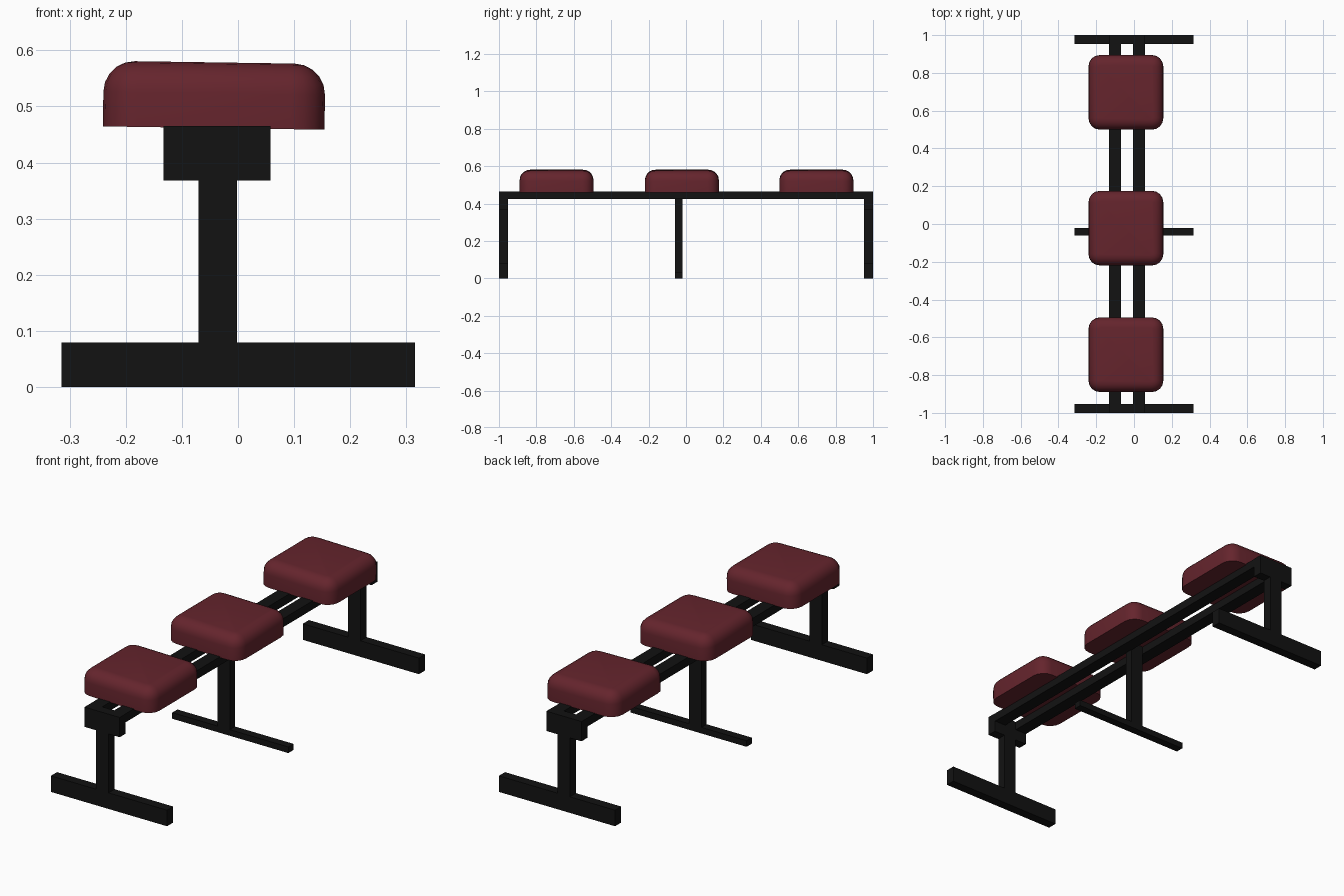
import bpy, bmesh, math
from mathutils import Matrix

if "Cube" in bpy.data.objects:
    bpy.data.objects.remove(bpy.data.objects["Cube"])


def material(name, color):
    m = bpy.data.materials.new(name)
    m.diffuse_color = color
    m.use_nodes = True
    m.node_tree.nodes["Principled BSDF"].inputs["Base Color"].default_value = m.diffuse_color
    return m


BLACK = material("black_steel", (0.006, 0.006, 0.006, 1))
RED = material("red_vinyl", (0.13, 0.018, 0.026, 1))


def finish(bm, name, mat):
    mesh = bpy.data.meshes.new(name)
    bm.to_mesh(mesh)
    bm.free()
    obj = bpy.data.objects.new(name, mesh)
    bpy.context.collection.objects.link(obj)
    mesh.materials.append(mat)
    return obj


def box_bm(x, y, z):
    bm = bmesh.new()
    size = [b - a for a, b in (x, y, z)]
    mid = [(a + b) / 2 for a, b in (x, y, z)]
    bmesh.ops.create_cube(bm, size=1, matrix=Matrix.Translation(mid) @ Matrix.Diagonal((*size, 1)))
    return bm


def box(name, x, y, z):
    return finish(box_bm(x, y, z), name, BLACK)


def seat(name, y):
    h = 0.1975
    bm = box_bm((-h, h), (-h, h), (-0.0585, 0.0585))
    # rounded upright corners, then rounded top rim; the bottom rim stays sharp
    upright = [e for e in bm.edges if abs(e.verts[0].co.z - e.verts[1].co.z) > 0.05]
    bmesh.ops.bevel(bm, geom=upright, offset=0.06, segments=4, profile=0.5, affect='EDGES')
    rim = [e for e in bm.edges if all(v.co.z > 0.05 for v in e.verts)]
    bmesh.ops.bevel(bm, geom=rim, offset=0.055, segments=5, profile=0.5, affect='EDGES')
    obj = finish(bm, name, RED)
    obj.location = (-0.0425, y, 0.52)
    obj.rotation_euler.y = 0.015
    bpy.ops.object.select_all(action='DESELECT')
    bpy.context.view_layer.objects.active = obj
    obj.select_set(True)
    bpy.ops.object.shade_smooth_by_angle(angle=math.radians(35))


# two long rails under the seats
box("left_rail", (-0.133, -0.07), (-0.97, 0.97), (0.423, 0.465))
box("right_rail", (-0.005, 0.057), (-0.97, 0.97), (0.423, 0.465))

# end stands: foot, post and cross block
for label, y in (("front", (-1, -0.953)), ("back", (0.953, 1))):
    box(label + "_foot", (-0.315, 0.315), y, (0, 0.079))
    box(label + "_post", (-0.07, -0.002), y, (0.079, 0.368))
    box(label + "_block", (-0.133, 0.058), y, (0.368, 0.465))

# middle stand: thin foot and post
box("middle_foot", (-0.315, 0.315), (-0.06, -0.02), (0, 0.03))
box("middle_post", (-0.07, -0.002), (-0.06, -0.02), (0.03, 0.462))

# three padded seats
for label, y in (("front", -0.692), ("middle", -0.022), ("back", 0.697)):
    seat(label + "_seat", y)
